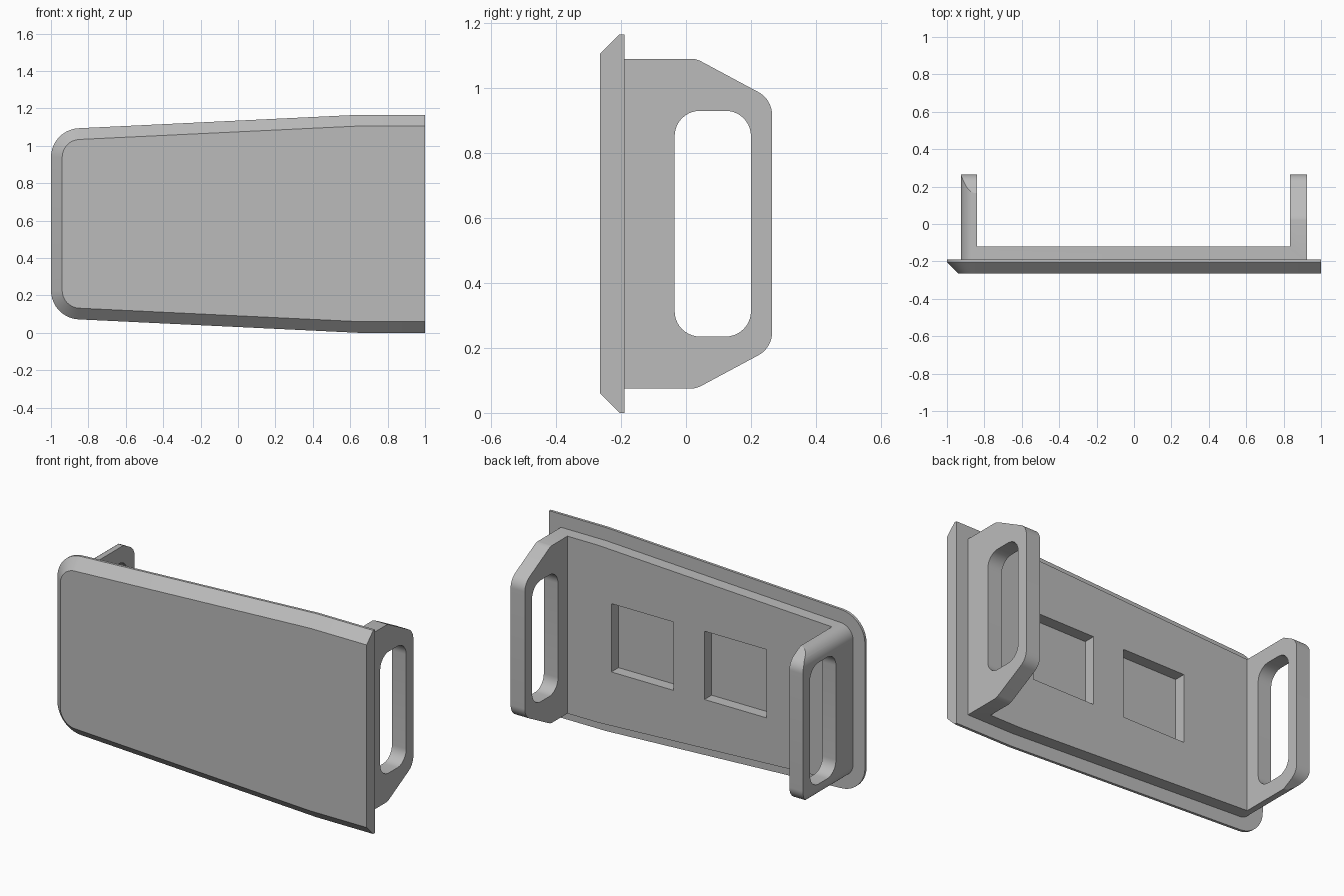
import bpy, bmesh, math
from mathutils import Vector

if "Cube" in bpy.data.objects:
    bpy.data.objects.remove(bpy.data.objects["Cube"], do_unlink=True)

HEIGHT = 1.165
FRONT, BACK = -0.265, 0.265
PLATE_BACK, WEB_BACK = -0.19, -0.12

grey = bpy.data.materials.new("plain grey")
grey.use_nodes = True
grey.diffuse_color = (0.5, 0.5, 0.5, 1)
grey.node_tree.nodes["Principled BSDF"].inputs["Base Color"].default_value = (0.5, 0.5, 0.5, 1)


def fillet(corners, steps=10):
    """Round each (a, b, radius) corner of a closed polygon."""
    out = []
    for i, (a, b, r) in enumerate(corners):
        p = Vector((a, b))
        if r == 0:
            out.append(p)
            continue
        u = (Vector(corners[i - 1][:2]) - p).normalized()
        v = (Vector(corners[(i + 1) % len(corners)][:2]) - p).normalized()
        half = u.angle(v) / 2
        centre = p + (u + v).normalized() * (r / math.sin(half))
        start = p + u * (r / math.tan(half)) - centre
        end = p + v * (r / math.tan(half)) - centre
        sweep = math.pi - 2 * half
        for k in range(steps + 1):
            t = k / steps
            out.append(centre + (start * math.sin((1 - t) * sweep)
                                 + end * math.sin(t * sweep)) / math.sin(sweep))
    return out


def mirrored(lower):
    """Complete a lower half outline with its reflection in mid height."""
    return lower + [(a, HEIGHT - b, r) for a, b, r in reversed(lower)]


def outline(inset, right):
    """Tapered panel outline in x and z, rounded at the narrow end."""
    left = inset - 1
    return fillet(mirrored([(left, 0.048 * (0.64 - left) + inset, 0.155 - inset),
                            (0.64, inset, 0), (right, inset, 0)]))


def loft(name, rings):
    """Skin equal rings of 3D points into a closed solid."""
    bm = bmesh.new()
    loops = [[bm.verts.new(p) for p in ring] for ring in rings]
    n = len(loops[0])
    for low, high in zip(loops, loops[1:]):
        for i in range(n):
            j = (i + 1) % n
            bm.faces.new((low[i], low[j], high[j], high[i]))
    bm.faces.new(loops[0])
    bm.faces.new(loops[-1])
    bmesh.ops.recalc_face_normals(bm, faces=bm.faces)
    mesh = bpy.data.meshes.new(name)
    bm.to_mesh(mesh)
    bm.free()
    obj = bpy.data.objects.new(name, mesh)
    bpy.context.collection.objects.link(obj)
    mesh.materials.append(grey)
    return obj


def along_y(points, y):
    return [(p.x, y, p.y) for p in points]


def along_x(name, points, x0=-1.2, x1=1.2):
    return loft(name, [[(x, p.x, p.y) for p in points] for x in (x0, x1)])


def box(name, x0, x1, y0, y1, z0, z1):
    rect = [Vector(p) for p in ((y0, z0), (y1, z0), (y1, z1), (y0, z1))]
    return along_x(name, rect, x0, x1)


def carve(obj, cutter, operation="DIFFERENCE"):
    cutter.hide_render = True
    mod = obj.modifiers.new("carve", "BOOLEAN")
    mod.operation, mod.object, mod.solver = operation, cutter, "EXACT"
    bpy.context.view_layer.objects.active = obj
    bpy.ops.object.modifier_apply(modifier=mod.name)
    bpy.data.objects.remove(cutter, do_unlink=True)


# Face plate with a chamfered rim, square at its wide end
rim = outline(0, 1)
face_plate = loft("face_plate", [along_y(outline(0.06, 1), FRONT),
                                 along_y(rim, -0.205), along_y(rim, PLATE_BACK)])

# Bracket: panel-shaped block trimmed to the sloped handle profile
body = outline(0.075, 0.925)
bracket = loft("handle_bracket", [along_y(body, PLATE_BACK), along_y(body, BACK + 0.05)])
carve(bracket, along_x("side_profile", fillet(mirrored(
    [(-0.3, 0.074, 0), (0.03, 0.074, 0.08), (BACK, 0.2, 0.08)]))), "INTERSECT")

# Clear the space between the two handles
carve(bracket, box("middle_cutter", -0.84, 0.835, WEB_BACK, 0.5, -0.2, 1.4))

# Rounded grip slots through both handles
carve(bracket, along_x("slot_cutter", fillet(mirrored(
    [(-0.035, 0.235, 0.078), (0.2, 0.235, 0.078)]))))

# Two square pockets in the rear web
for x in (0.36, -0.23):
    carve(bracket, box("pocket_cutter", x - 0.197, x + 0.197, -0.185, 0, 0.387, 0.778))

for obj in (face_plate, bracket):
    bpy.ops.object.select_all(action="DESELECT")
    obj.select_set(True)
    bpy.context.view_layer.objects.active = obj
    bpy.ops.object.shade_smooth_by_angle(angle=math.radians(20))
